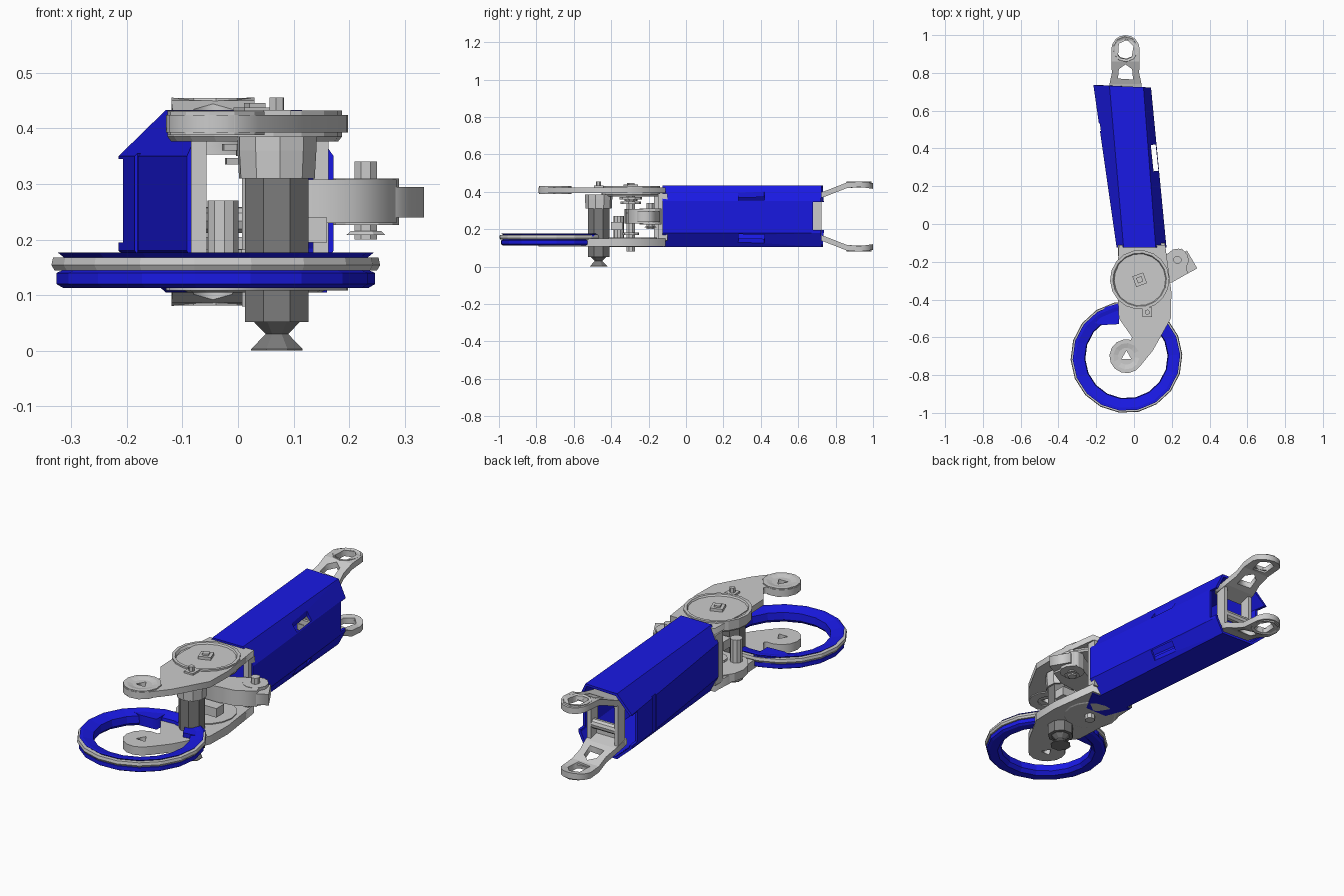
import bpy, bmesh
from math import sin, cos, pi, radians
from mathutils import Matrix, Vector

if "Cube" in bpy.data.objects:
    bpy.data.objects.remove(bpy.data.objects["Cube"])


def material(name, rgb):
    m = bpy.data.materials.new(name)
    m.diffuse_color = (*rgb, 1)
    m.use_nodes = True
    m.node_tree.nodes["Principled BSDF"].inputs["Base Color"].default_value = m.diffuse_color
    return m


BLUE = material("blue_paint", (0.01, 0.01, 0.78))
DARK = material("dark_steel", (0.2, 0.2, 0.2))
MID_Z = 0.268


def finish(name, bm, mat=None):
    bmesh.ops.remove_doubles(bm, verts=bm.verts, dist=0.0005)
    bmesh.ops.recalc_face_normals(bm, faces=bm.faces)
    me = bpy.data.meshes.new(name)
    bm.to_mesh(me)
    bm.free()
    ob = bpy.data.objects.new(name, me)
    bpy.context.collection.objects.link(ob)
    if mat:
        me.materials.append(mat)
    return ob


def box(name, x, y, z, mat=None, turn=0):
    bm = bmesh.new()
    c = Vector(((x[0] + x[1]) / 2, (y[0] + y[1]) / 2, (z[0] + z[1]) / 2))
    size = (x[1] - x[0], y[1] - y[0], z[1] - z[0])
    bmesh.ops.create_cube(bm, size=1, matrix=Matrix.Translation(c)
                          @ Matrix.Rotation(radians(turn), 4, 'Z')
                          @ Matrix.Diagonal((*size, 1)))
    return finish(name, bm, mat)


def lathe(name, centre, profile, sides=8, mat=None, closed=False):
    """Spin (radius, z) points round a vertical axis."""
    bm = bmesh.new()
    rings = [[bm.verts.new((centre[0] + r * cos(2 * pi * i / sides + pi / 8),
                            centre[1] + r * sin(2 * pi * i / sides + pi / 8), z))
              for i in range(sides)] for r, z in profile]
    pairs = list(zip(rings, rings[1:])) + ([(rings[-1], rings[0])] if closed else [])
    for a, b in pairs:
        for i in range(sides):
            j = (i + 1) % sides
            bm.faces.new((a[i], a[j], b[j], b[i]))
    return finish(name, bm, mat)


def rod(name, centre, r, z0, z1, sides=8, mat=None):
    return lathe(name, centre, [(0, z0), (r, z0), (r, z1), (0, z1)], sides, mat)


def arc(cx, cy, r, a0, a1, n):
    return [(cx + r * cos(radians(a0 + (a1 - a0) * i / n)),
             cy + r * sin(radians(a0 + (a1 - a0) * i / n))) for i in range(n + 1)]


def plate(name, loops, z0, z1, bend=None, mat=None):
    """Flat plate with holes from outline loops, optionally bent along y."""
    cu = bpy.data.curves.new(name, 'CURVE')
    cu.dimensions, cu.fill_mode, cu.extrude = '2D', 'BOTH', (z1 - z0) / 2
    for loop in loops:
        s = cu.splines.new('POLY')
        s.points.add(len(loop) - 1)
        for p, (x, y) in zip(s.points, loop):
            p.co = (x, y, 0, 1)
        s.use_cyclic_u = True
    tmp = bpy.data.objects.new(name, cu)
    bpy.context.collection.objects.link(tmp)
    dg = bpy.context.evaluated_depsgraph_get()
    me = bpy.data.meshes.new_from_object(tmp.evaluated_get(dg))
    bpy.data.objects.remove(tmp)
    bm = bmesh.new()
    bm.from_mesh(me)
    for v in bm.verts:
        v.co.z += (z0 + z1) / 2 + (bend(v.co.y) if bend else 0)
    return finish(name, bm, mat)


def mirrored(ob, name):
    """Copy of a part flipped to the other side of the middle height."""
    bm = bmesh.new()
    bm.from_mesh(ob.data)
    for v in bm.verts:
        v.co.z = 2 * MID_Z - v.co.z
    return finish(name, bm)


# Blue octagonal housing, open at both ends
def section(y, l, fl, fr, r, skew):
    pts = [(l, .18), (l, .35), (fl, .433), (fr, .433), (r, .35), (r, .18), (fr, .105), (fl, .105)]
    return [(x, y - skew * (x - l), z) for x, z in pts]


bm = bmesh.new()
a = [bm.verts.new(p) for p in section(-.125, -.092, -.055, .115, .172, 0)]
b = [bm.verts.new(p) for p in section(.735, -.215, -.13, .05, .09, .04)]
for i in range(8):
    j = (i + 1) % 8
    bm.faces.new((a[i], a[j], b[j], b[i]))
housing = finish("housing", bm, BLUE)
sol = housing.modifiers.new("wall", 'SOLIDIFY')
sol.thickness, sol.offset = .014, -1

# Slots and rear notch in the housing
cutters = [box("slot_cutter", (.096, .122), (.28, .42), (0, .6), turn=6),
           box("left_slot_cutter", (-.2, -.178), (.49, .53), (0, .6), turn=8),
           box("rear_notch_cutter", (-.4, .4), (.68, .9), (.195, .345))]
for c in cutters:
    mod = housing.modifiers.new("cut", 'BOOLEAN')
    mod.operation, mod.object, mod.solver = 'DIFFERENCE', c, 'EXACT'
    c.hide_render = True
dg = bpy.context.evaluated_depsgraph_get()
cut = bpy.data.meshes.new_from_object(housing.evaluated_get(dg))
housing.modifiers.clear()
housing.data = cut
for c in cutters:
    bpy.data.objects.remove(c)
plate("housing_tongue", [[(-.08, -.12), (-.03, -.25), (.09, -.25), (.16, -.12)]], .105, .118, mat=BLUE)

# Front arms: shared outline with a rounded, drilled tip
outline = ([(-.08, -.11), (-.09, -.3), (-.08, -.5), (-.01, -.6)]
           + arc(-.04, -.70, .09, 75, 328, 10) + [(.10, -.67), (.195, -.5), (.198, -.36), (.165, -.11)])
tip_hole = arc(-.04, -.70, .03, 90, 330, 2)
plate("upper_front_arm", [outline, tip_hole], .393, .424)
plate("lower_front_arm", [outline, tip_hole], .108, .15)
lathe("upper_tip_boss", (-.04, -.70), [(.045, .388), (.088, .388), (.088, .43), (.07, .43), (.045, .424)],
      12, closed=True)

# Round pivot cover with raised rim, and its lower partner
PIVOT = (.03, -.295)
lathe("pivot_cover", PIVOT, [(0, .376), (.15, .376), (.157, .385), (.157, .432), (.142, .432),
                             (.135, .42), (0, .424)], 18)
lathe("lower_pivot_cover", PIVOT, [(0, .105), (.12, .105), (.14, .115), (.14, .155), (0, .155)], 16)
rod("pivot_shaft", PIVOT, .025, .08, .38)
for k, (r, z) in enumerate([(.055, .335), (.035, .35), (.06, .36), (.045, .17)]):
    rod(f"pivot_washer_{k}", PIVOT, r, z, z + .012, 10)
box("pivot_bolt", (.0, .06), (-.325, -.265), (.42, .438), turn=20)
box("pivot_bolt_cap", (.015, .045), (-.31, -.28), (.43, .446), turn=20)

# Upright frame walls at the front of the housing
box("left_upright", (-.085, -.057), (-.17, -.11), (.14, .39))
box("right_upright", (.135, .163), (-.15, -.10), (.14, .39))
rod("spacer_post", (-.027, -.36), .029, .15, .27, 10)
box("link_block", (.03, .16), (-.40, -.34), (.195, .24))

# Vertical motor with collar and tapered foot
MOTOR = (.07, -.467)
rod("motor_body", MOTOR, .062, .052, .315, 8, DARK)
lathe("motor_collar", MOTOR, [(0, .31), (.07, .31), (.073, .36), (.073, .385), (0, .385)], 10)
lathe("motor_foot", MOTOR, [(0, .055), (.048, .055), (.022, .03), (.05, .003), (.05, 0), (0, 0)], 8, DARK)
rod("motor_bolt", MOTOR, .014, .42, .456, 6)
box("motor_bolt_washer", (.045, .095), (-.492, -.442), (.42, .433))

# Side bracket with its small vertical pin
plate("side_bracket", [[(.05, -.33), (.2, -.31), (.285, -.262), (.255, -.13), (.19, -.15), (.06, -.22)]], .23, .308)
plate("bracket_outer_block", [[(.2, -.308), (.335, -.235), (.28, -.14), (.2, -.2)]], .24, .295)
rod("bracket_barrel", (.23, -.19), .06, .226, .31, 12)
rod("bracket_pin", (.23, -.19), .022, .20, .34, 8)
lathe("bracket_screw", (.23, -.19), [(0, .208), (.038, .208), (.03, .215), (0, .215)], 8)

# Wheel-like guard ring: blue rim with grey outer band
RING = (-.04, -.705)
lathe("ring_rim", RING, [(.275, .113), (.287, .12), (.287, .14), (.27, .147), (.27, .165),
                         (.285, .177), (.27, .177), (.222, .165), (.218, .13), (.235, .113)], 18, BLUE, True)
lathe("ring_band", RING, [(.262, .144), (.29, .144), (.296, .154), (.293, .168), (.262, .168)], 18, closed=True)
plate("ring_pad_left", [[(-.22, -.52), (-.17, -.535), (-.08, -.53), (-.08, -.42), (-.15, -.44)]], .12, .172, mat=BLUE)
plate("ring_pad_right", [[(.10, -.58), (.16, -.57), (.17, -.5), (.09, -.45), (.06, -.5)]], .12, .172, mat=BLUE)


# Rear fork: bent, drilled arms, one above and one below
def fork_bend(y):
    pts = [(.66, -.055), (.74, -.035), (.86, .012), (.93, .018), (1.0, .008)]
    for (y0, h0), (y1, h1) in zip(pts, pts[1:]):
        if y <= y1:
            return h0 + (h1 - h0) * (max(y, y0) - y0) / (y1 - y0)
    return pts[-1][1]


CX = -.045
fork = ([(CX + .09, .66), (CX + .085, .74), (CX + .072, .80), (CX + .075, .86)]
        + arc(CX, .925, .075, 0, 180, 8)
        + [(CX - .075, .86), (CX - .072, .80), (CX - .085, .74), (CX - .09, .66)])
slot_a = [(CX - .04, .88), (CX + .03, .87), (CX + .042, .94), (CX + .01, .975), (CX - .035, .955)]
slot_b = [(CX - .04, .77), (CX + .04, .765), (CX + .035, .82), (CX, .845), (CX - .035, .82)]
upper = plate("upper_rear_fork", [fork, slot_a, slot_b], .408, .438, fork_bend)
mirrored(upper, "lower_rear_fork")
rim = lathe("upper_fork_rim", (CX, .925), [(.05, .43), (.072, .43), (.066, .455), (.054, .45)], 10, closed=True)
mirrored(rim, "lower_fork_rim")

# Rear bracket between the fork arms, with a cross roller
for side, x in (("left", CX - .085), ("right", CX + .065)):
    box(f"{side}_rear_bracket", (x, x + .02), (.67, .725), (.165, .37))
box("rear_bracket_back", (CX - .07, CX + .07), (.665, .68), (.165, .205))
roller = rod("rear_roller", (0, 0), .024, -.07, .07, 10)
roller.data.transform(Matrix.Translation((CX, .70, .235)) @ Matrix.Rotation(pi / 2, 4, 'Y'))
